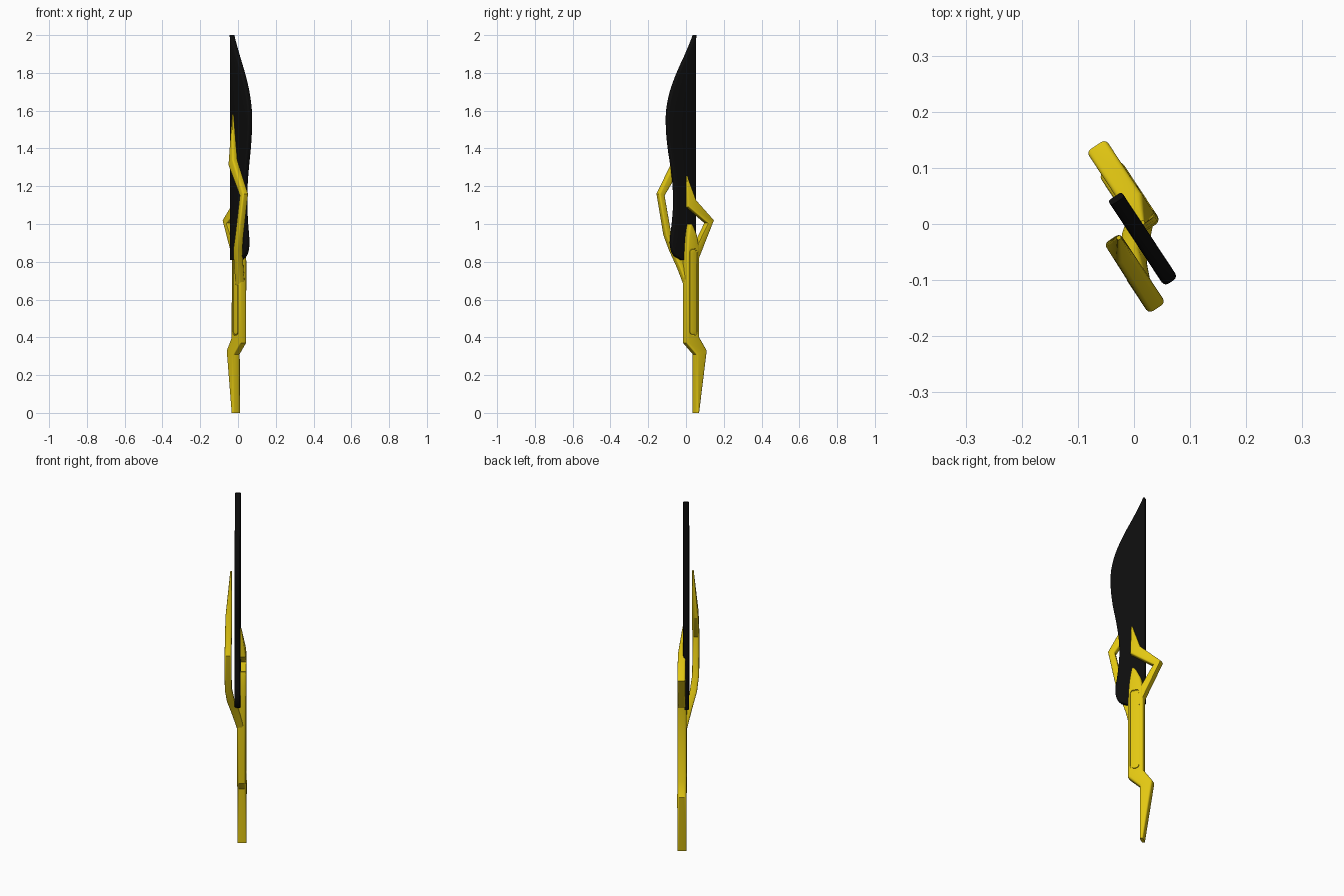
import bpy, bmesh, math
from mathutils import Matrix, Vector

cube = bpy.data.objects.get("Cube")
if cube:
    bpy.data.objects.remove(cube, do_unlink=True)

# The flat knife is drawn as (across, thickness, height), then turned about z
TURN = Matrix.Rotation(math.radians(-56.6), 4, 'Z')


def material(name, rgb, rough):
    m = bpy.data.materials.new(name)
    m.use_nodes = True
    m.diffuse_color = (*rgb, 1)
    bsdf = m.node_tree.nodes["Principled BSDF"]
    bsdf.inputs["Base Color"].default_value = (*rgb, 1)
    bsdf.inputs["Roughness"].default_value = rough
    return m


BLACK = material("black", (0.004, 0.004, 0.004), 0.5)
YELLOW = material("yellow", (0.76, 0.57, 0.006), 0.5)


def section(a, b, lo, hi, radius):
    """Rounded rectangle between outline points a and b, from depth lo to hi."""
    a, b = Vector((a[0], 0, a[1])), Vector((b[0], 0, b[1]))
    wide, thick = (b - a).length, hi - lo
    across = (b - a).normalized()
    r = min(radius, 0.45 * wide, 0.45 * thick)
    mid = (a + b) / 2 + Vector((0, (lo + hi) / 2, 0))
    ring = []
    for corner, (i, j) in enumerate(((1, 1), (-1, 1), (-1, -1), (1, -1))):
        for k in range(4):
            t = math.radians(90 * corner + 30 * k)
            ring.append(mid + across * (i * (wide / 2 - r) + r * math.cos(t))
                        + Vector((0, j * (thick / 2 - r) + r * math.sin(t), 0)))
    return ring


def loft(name, stations, radius, mat):
    """Skin a row of stations (a, b, lo, hi) into a closed solid."""
    bm = bmesh.new()
    rings = [[bm.verts.new(TURN @ p) for p in section(*s, radius)] for s in stations]
    for low, high in zip(rings, rings[1:]):
        for k in range(len(low)):
            n = (k + 1) % len(low)
            bm.faces.new((low[k], low[n], high[n], high[k]))
    bm.faces.new(rings[0])
    bm.faces.new(rings[-1])
    bmesh.ops.recalc_face_normals(bm, faces=bm.faces)
    mesh = bpy.data.meshes.new(name)
    bm.to_mesh(mesh)
    bm.free()
    mesh.materials.append(mat)
    ob = bpy.data.objects.new(name, mesh)
    bpy.context.collection.objects.link(ob)
    return ob


def smooth(ob, angle=35):
    bpy.ops.object.select_all(action='DESELECT')
    ob.select_set(True)
    bpy.context.view_layer.objects.active = ob
    bpy.ops.object.shade_smooth_by_angle(angle=math.radians(angle))


def curve_through(pts, steps):
    """Smooth curve through the given points."""
    out = []
    for i in range(len(pts) - 1):
        p = [Vector(pts[min(max(i + d, 0), len(pts) - 1)]) for d in (-1, 0, 1, 2)]
        for k in range(steps):
            t = k / steps
            out.append(p[1] + (p[2] - p[0]) * t / 2
                       + (2 * p[0] - 5 * p[1] + 4 * p[2] - p[3]) * t * t / 2
                       + (3 * p[1] - p[0] - 3 * p[2] + p[3]) * t ** 3 / 2)
    return out + [Vector(pts[-1])]


# Blade: straight spine, bellied cutting edge
edge = [(0.035, 0.81), (0.08, 0.84), (0.097, 0.9), (0.085, 1.0), (0.076, 1.1),
        (0.079, 1.2), (0.092, 1.3), (0.11, 1.4), (0.121, 1.5), (0.12, 1.6),
        (0.097, 1.7), (0.054, 1.8), (0.0, 1.9), (-0.04, 1.98), (-0.05, 2.0)]
blade = loft("blade", [((-0.06, p.y), p, -0.016, 0.013) for p in curve_through(edge, 4)],
             0.009, BLACK)
smooth(blade)

# Handle with its pointed pommel and leaf-shaped top
LO, HI = -0.005, 0.043
outline = [((-0.042, 0), (-0.058, 0)), ((-0.041, 0.31), (-0.108, 0.33)),
           ((0.021, 0.37), (-0.06, 0.4)), ((0.022, 0.8), (-0.06, 0.82)),
           ((0.019, 0.87), (-0.058, 0.88)), ((0.014, 0.93), (-0.046, 0.94)),
           ((0.006, 0.98), (-0.025, 0.985)), ((0, 1.0), (-0.012, 1.0))]
handle = loft("handle", [(a, b, LO, HI) for a, b in outline], 0.011, YELLOW)


def panel(name, inset, lo, hi):
    """Long plate with rounded ends that follows the grip."""
    half, bottom, top, mid = 0.025 - inset, 0.41 + inset, 0.87 - inset, -0.018
    round_end = 0.018
    rows = []
    for end, sign in ((bottom, 1), (top, -1)):
        arc = []
        for k in range(6):
            t = math.radians(18 * k)
            w = half - round_end * (1 - math.sin(t))
            z = end + sign * round_end * (1 - math.cos(t))
            arc.append(((mid + w, z), (mid - w, z), lo, hi))
        rows += arc if sign > 0 else arc[::-1]
    return loft(name, rows, 0.0005, YELLOW)


# Grooved grip panels on both faces
for side, face, way in (("left", HI, 1), ("right", LO, -1)):
    inner, outer = face - way * 0.006, face + way * 0.01
    cutter = panel(side + "_groove_cutter", 0, min(inner, outer), max(inner, outer))
    cutter.hide_render = True
    cutter.hide_set(True)
    cutter.display_type = 'WIRE'
    cut = handle.modifiers.new(side + "_groove", 'BOOLEAN')
    cut.operation = 'DIFFERENCE'
    cut.object = cutter
    root, cap = face - way * 0.008, face - way * 0.001
    smooth(panel(side + "_grip_panel", 0.005, min(root, cap), max(root, cap)))

# Bake the grooves and drop the cutters
bpy.context.view_layer.update()
baked = bpy.data.meshes.new_from_object(
    handle.evaluated_get(bpy.context.evaluated_depsgraph_get()))
handle.modifiers.clear()
handle.data = baked
for ob in [o for o in bpy.data.objects if o.name.endswith("_cutter")]:
    bpy.data.objects.remove(ob, do_unlink=True)
smooth(handle)

# Long bent prong that sweeps past the far face of the blade
smooth(loft("long_prong", [
    ((-0.02, 0.67), (0.018, 0.68), -0.004, 0.035),
    ((0.0, 0.78), (0.043, 0.77), -0.03, 0.01),
    ((0.035, 0.87), (0.075, 0.86), -0.056, -0.018),
    ((0.07, 0.95), (0.104, 0.94), -0.066, -0.03),
    ((0.112, 1.15), (0.148, 1.16), -0.066, -0.03),
    ((0.0, 1.31), (0.045, 1.34), -0.064, -0.03),
    ((0.002, 1.58), (0.009, 1.58), -0.04, -0.032)], 0.009, YELLOW))

# Short bent prong on the near face
smooth(loft("short_prong", [
    ((-0.035, 0.87), (-0.035, 0.77), 0.0, 0.041),
    ((-0.112, 1.005), (-0.154, 1.02), 0.0, 0.041),
    ((0.01, 1.09), (-0.042, 1.125), 0.0, 0.041),
    ((0.01, 1.255), (0.003, 1.255), 0.006, 0.018)], 0.009, YELLOW))
